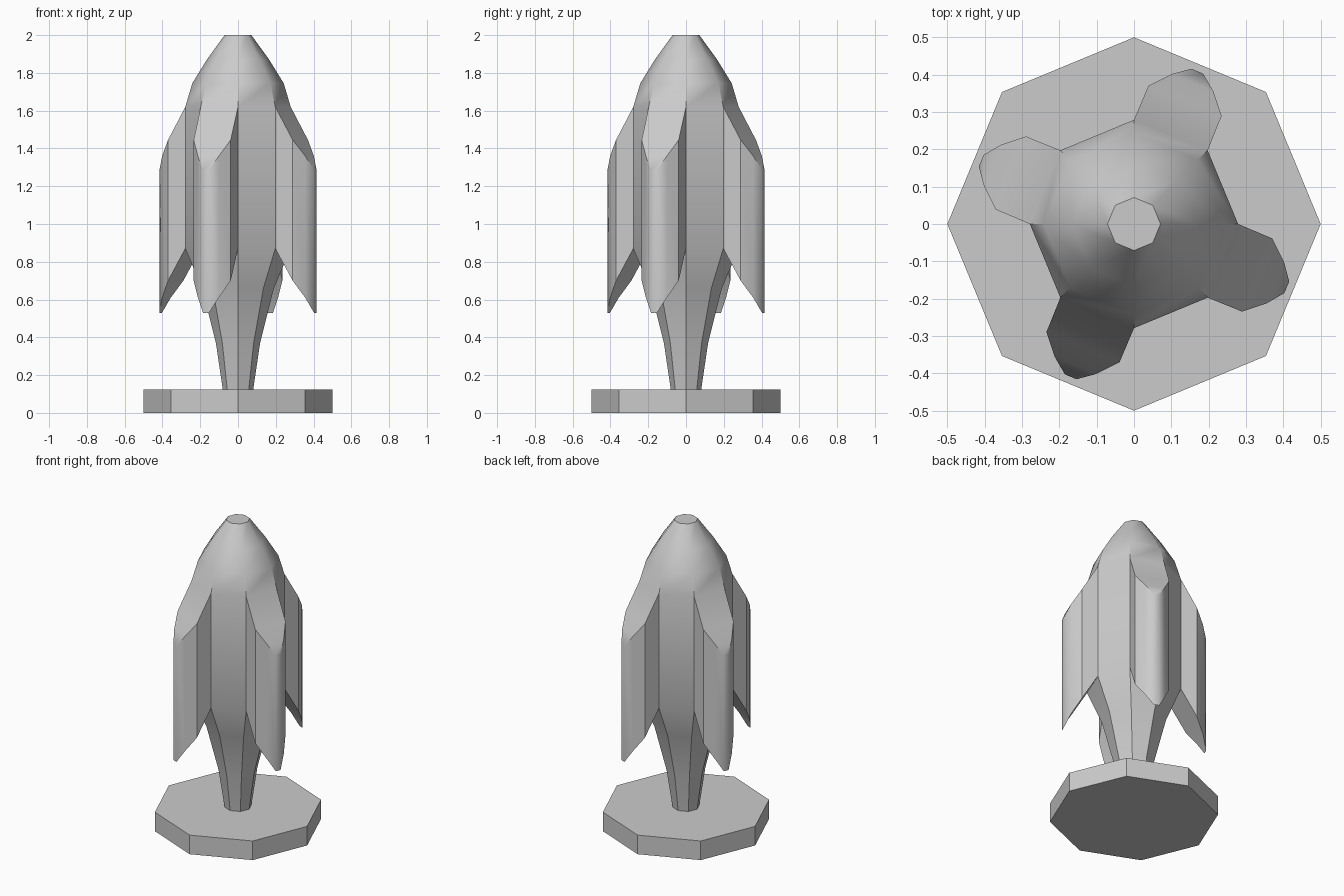
import bpy, bmesh, math

if "Cube" in bpy.data.objects:
    bpy.data.objects.remove(bpy.data.objects["Cube"])

SIDES = 8


def finish(bm, name, angle):
    bmesh.ops.recalc_face_normals(bm, faces=bm.faces[:])
    me = bpy.data.meshes.new(name)
    bm.to_mesh(me)
    bm.free()
    ob = bpy.data.objects.new(name, me)
    bpy.context.collection.objects.link(ob)
    bpy.ops.object.select_all(action='DESELECT')
    ob.select_set(True)
    bpy.context.view_layer.objects.active = ob
    bpy.ops.object.shade_smooth_by_angle(angle=math.radians(angle))
    return ob


def lathe(bm, profile):
    rings = []
    for r, z in profile:
        rings.append([bm.verts.new((r * math.cos(i * math.tau / SIDES),
                                    r * math.sin(i * math.tau / SIDES), z))
                      for i in range(SIDES)])
    bm.faces.new(rings[0])
    bm.faces.new(rings[-1])
    return rings


def bridge(bm, a, b, i):
    j = (i + 1) % SIDES
    bm.faces.new((a[i], a[j], b[j], b[i]))


# Octagonal base plate
bm = bmesh.new()
rings = lathe(bm, [(0.5, 0), (0.5, 0.125)])
for i in range(SIDES):
    bridge(bm, rings[0], rings[1], i)
finish(bm, "base", 30)

# Stem and flanged head: octagonal lathe, alternate wall faces grow into flanges
profile = [(0.08, 0.12), (0.117, 0.37), (0.19, 0.66), (0.279, 0.87),
           (0.279, 1.62), (0.242, 1.745), (0.165, 1.87), (0.071, 2.0)]
WALL = 3
# Flange steps: outward distance, half width, bottom z, top z
steps = [(0.357, 0.106, 0.70, 1.445), (0.41, 0.06, 0.61, 1.36),
         (0.443, 0.017, 0.53, 1.285)]
bm = bmesh.new()
rings = lathe(bm, profile)
for k in range(len(rings) - 1):
    for i in range(SIDES):
        if k != WALL or i % 2 == 0:
            bridge(bm, rings[k], rings[k + 1], i)

for i in range(1, SIDES, 2):
    a = (i + 0.5) * math.tau / SIDES
    c, s = math.cos(a), math.sin(a)
    j = (i + 1) % SIDES
    prev = [rings[WALL][i], rings[WALL][j], rings[WALL + 1][j], rings[WALL + 1][i]]
    for r, w, lo, hi in steps:
        loop = [bm.verts.new((r * c - u * s, r * s + u * c, z))
                for u, z in ((-w, lo), (w, lo), (w, hi), (-w, hi))]
        for n in range(4):
            m = (n + 1) % 4
            bm.faces.new((prev[n], prev[m], loop[m], loop[n]))
        prev = loop
    bm.faces.new(prev)
finish(bm, "flanged_head", 40)
